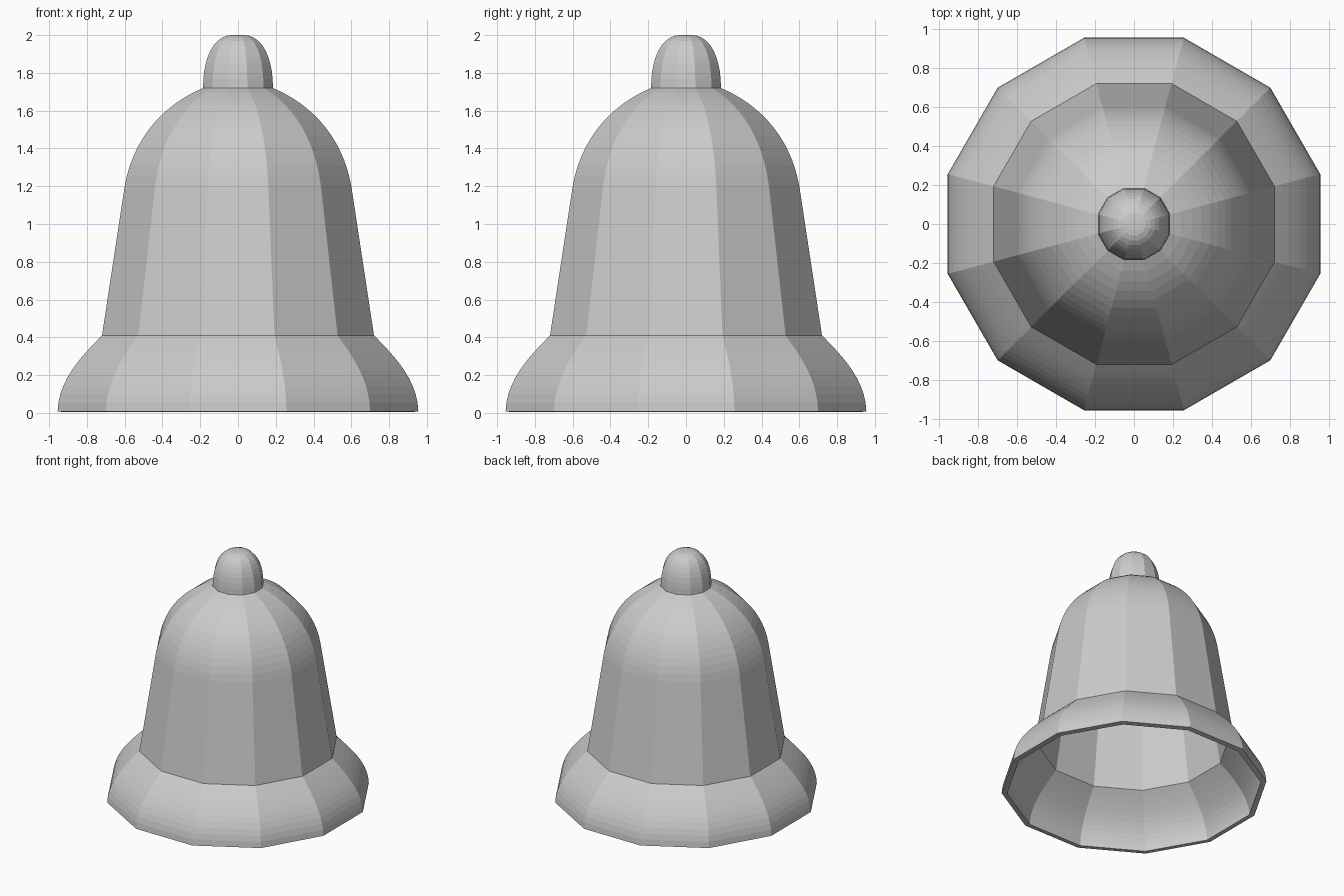
import bpy, bmesh, math
from mathutils import Vector
from mathutils.geometry import interpolate_bezier

SIDES = 12

cube = bpy.data.objects.get("Cube")
if cube:
    bpy.data.objects.remove(cube)

grey = bpy.data.materials.new("light grey")
grey.use_nodes = True
colour = (0.6, 0.6, 0.6, 1)
grey.diffuse_color = colour
grey.node_tree.nodes["Principled BSDF"].inputs["Base Color"].default_value = colour


def curve(start, handle1, handle2, end, rows):
    """Smooth run of (radius, height) points."""
    points = [Vector((r, z, 0)) for r, z in (start, handle1, handle2, end)]
    return [(p.x, p.y) for p in interpolate_bezier(*points, rows + 1)]


def lathe(name, profile):
    """Turn a bottom-to-top profile; radii are measured to the flat sides."""
    bm = bmesh.new()
    rings = []
    for radius, z in profile:
        corner = radius / math.cos(math.pi / SIDES)
        angles = [2 * math.pi * (i + 0.5) / SIDES for i in range(SIDES)]
        rings.append([bm.verts.new((corner * math.cos(a), corner * math.sin(a), z))
                      for a in angles])
    for low, high in zip(rings, rings[1:]):
        for i in range(SIDES):
            j = (i + 1) % SIDES
            bm.faces.new((low[i], low[j], high[j], high[i]))
    bm.faces.new(rings[-1])
    mesh = bpy.data.meshes.new(name)
    bm.to_mesh(mesh)
    bm.free()
    mesh.materials.append(grey)
    obj = bpy.data.objects.new(name, mesh)
    bpy.context.collection.objects.link(obj)
    return obj


# Hollow bell: flared lip, straight waist, rounded shoulder
lip = curve((0.955, 0.008), (0.95, 0.17), (0.84, 0.29), (0.72, 0.41), 10)
shoulder = curve((0.6, 1.2), (0.56, 1.43), (0.42, 1.62), (0.185, 1.72), 12)
bell = lathe("bell_body", lip + shoulder)
wall = bell.modifiers.new("wall", 'SOLIDIFY')
wall.thickness = 0.04
wall.offset = -1
wall.use_even_offset = True

# Domed knob on top
lathe("top_knob", curve((0.185, 1.72), (0.185, 1.88), (0.13, 2.0), (0.03, 2.0), 10))
